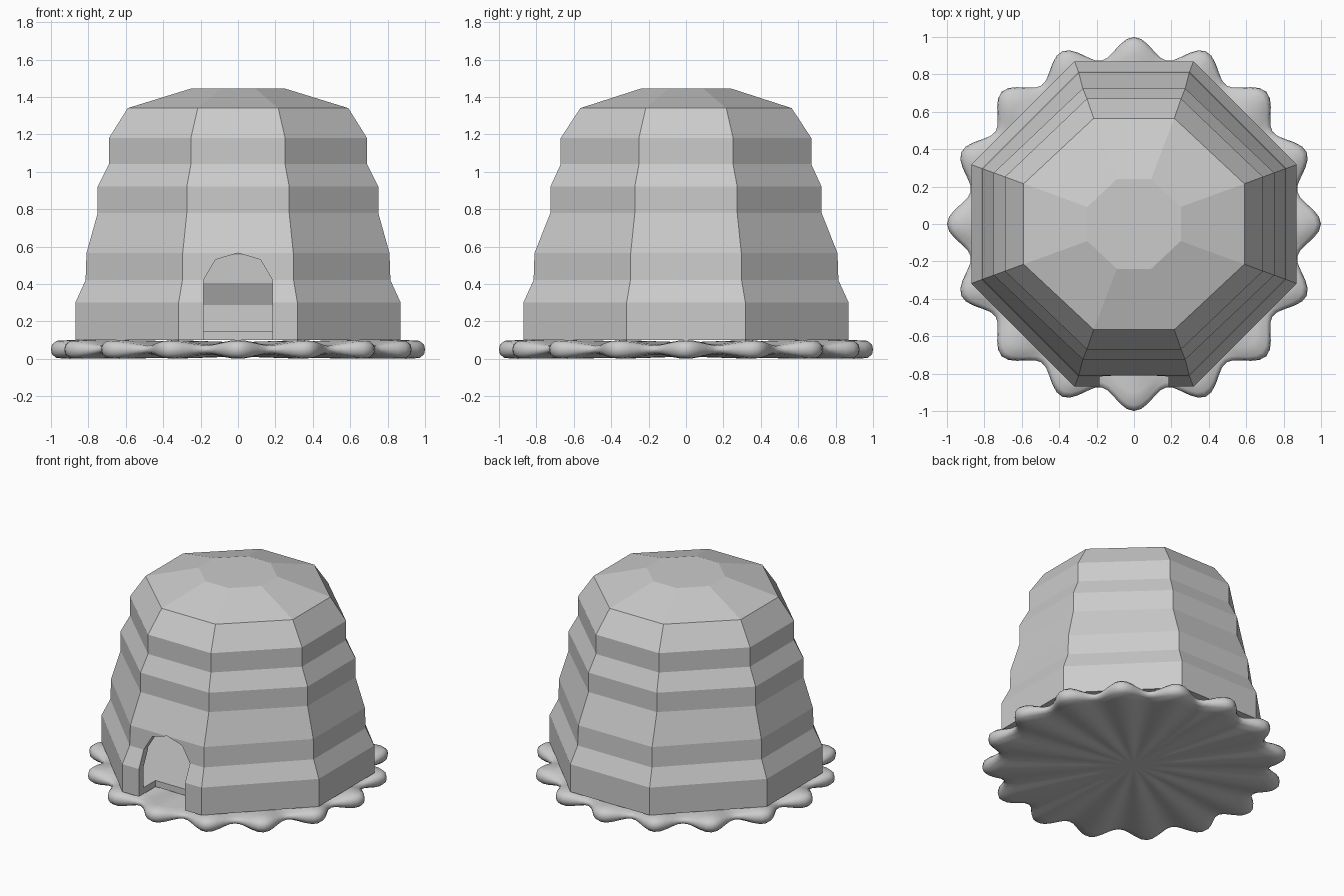
import bpy, bmesh, math

cube = bpy.data.objects.get("Cube")
if cube:
    bpy.data.objects.remove(cube, do_unlink=True)

# One plain clay colour
clay = bpy.data.materials.new("grey clay")
clay.use_nodes = True
GREY = (0.6, 0.6, 0.6, 1)
clay.diffuse_color = GREY
clay.node_tree.nodes["Principled BSDF"].inputs["Base Color"].default_value = GREY


def finish(name, bm):
    bmesh.ops.recalc_face_normals(bm, faces=bm.faces)
    mesh = bpy.data.meshes.new(name)
    bm.to_mesh(mesh)
    bm.free()
    mesh.materials.append(clay)
    obj = bpy.data.objects.new(name, mesh)
    bpy.context.collection.objects.link(obj)
    return obj


def loft(bm, rings, caps=True):
    loops = [[bm.verts.new(p) for p in ring] for ring in rings]
    n = len(loops[0])
    for a, b in zip(loops, loops[1:]):
        for i in range(n):
            j = (i + 1) % n
            bm.faces.new((a[i], a[j], b[j], b[i]))
    if caps:
        bm.faces.new(loops[0][::-1])
        bm.faces.new(loops[-1])
    return loops


# Eight-sided stepped hive wall: half width, half depth, height
def octagon(rx, ry, z):
    k = 0.365
    corner = [(rx, -k * rx), (rx, k * rx), (k * rx, ry), (-k * rx, ry)]
    return [(s * x, s * y, z) for s in (1, -1) for x, y in corner]


profile = [(.87, .87, .1), (.87, .87, .3), (.815, .815, .42), (.81, .81, .565),
           (.75, .725, .78), (.75, .725, .92), (.69, .67, 1.04),
           (.69, .67, 1.18), (.59, .565, 1.34), (.25, .24, 1.445)]
bm = bmesh.new()
loft(bm, [octagon(*p) for p in profile])
hive = finish("hive_wall", bm)
shell = hive.modifiers.new("shell", 'SOLIDIFY')
shell.thickness = 0.05
shell.offset = -1
shell.use_even_offset = True

# Arched doorway cutter
half = [(.185, 0), (.185, .42), (.12, .53)]
arch = half + [(0, .565)] + [(-x, z) for x, z in reversed(half)]
bm = bmesh.new()
loft(bm, [[(x, y, z) for x, z in arch] for y in (-1.1, -.68)])
cutter = finish("doorway_cutter", bm)
cutter.hide_render = True
door = hive.modifiers.new("doorway", 'BOOLEAN')
door.operation = 'DIFFERENCE'
door.solver = 'EXACT'
door.object = cutter
bpy.context.view_layer.objects.active = hive
for name in ("shell", "doorway"):
    bpy.ops.object.modifier_apply(modifier=name)
bpy.data.objects.remove(cutter, do_unlink=True)


# Fluted base with sixteen rounded lobes
LOBES, SEG = 16, 160


def fluted(r, z, sharp):
    ring = []
    for i in range(SEG):
        a = 2 * math.pi * i / SEG
        wave = math.cos(LOBES * a)
        radius = r * (0.945 + 0.055 * wave)
        h = z + sharp * wave
        ring.append((radius * math.cos(a), radius * math.sin(a), h))
    return ring


bm = bmesh.new()
under = [(.3, .012, -.004), (.6, .012, -.008), (.9, .012, -.012), (.97, .016, -.012),
         (.995, .03, -.006), (1, .05, 0)]
over = [(r, .1 - z, -s) for r, z, s in reversed(under[:-1])]
loops = loft(bm, [fluted(*p) for p in under + over], caps=False)
for loop, z in ((loops[0], .012), (loops[-1], .088)):
    hub = bm.verts.new((0, 0, z))
    for i in range(SEG):
        bm.faces.new((loop[i], loop[(i + 1) % SEG], hub))
base = finish("fluted_base", bm)
for face in base.data.polygons:
    face.use_smooth = True
